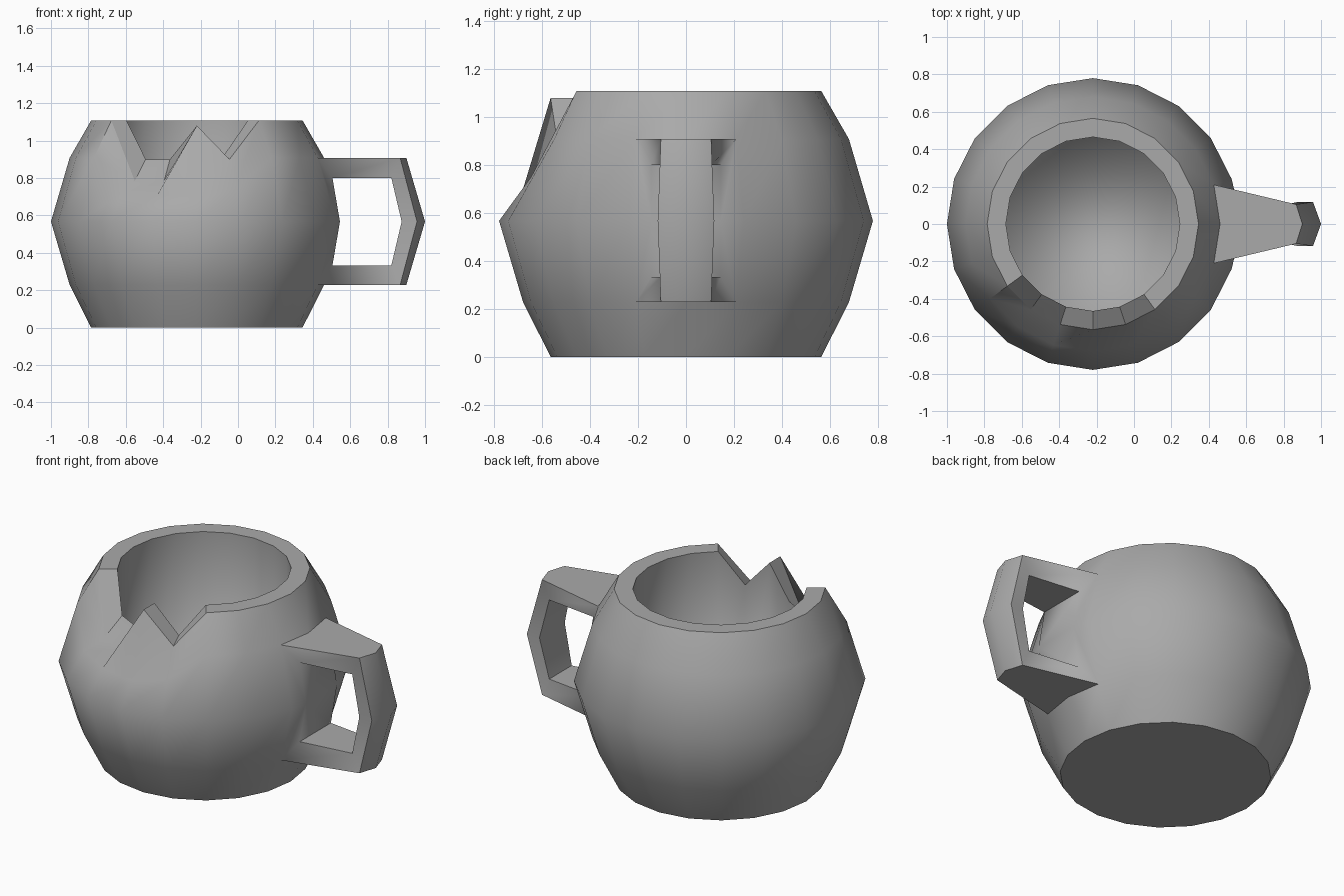
import bpy
from math import sin, cos, radians

cube = bpy.data.objects.get("Cube")
if cube:
    bpy.data.objects.remove(cube, do_unlink=True)

clay = bpy.data.materials.new("grey_clay")
clay.use_nodes = True
clay.diffuse_color = (0.4, 0.4, 0.4, 1)
bsdf = clay.node_tree.nodes["Principled BSDF"]
bsdf.inputs["Base Color"].default_value = clay.diffuse_color
bsdf.inputs["Roughness"].default_value = 0.8

# Pot wall: lathed outside from base to rim, then straight down inside to the floor
SIDES = 20
CENTRE_X = -0.22
BASE, LOW, BELLY, SHOULDER, RIM, INNER, FLOOR = range(7)
profile = [(0.565, 0), (0.68, 0.228), (0.78, 0.567), (0.68, 0.908), (0.565, 1.108),
           (0.465, 1.108), (0.465, 0.1)]

# Broken front rim: lowered heights by side number
chips = {
    SHOULDER: {13: 0.72, 14: 0.71, 15: 0.70, 16: 0.75},
    RIM: {13: 0.785, 14: 0.785, 15: 1.08, 16: 0.90},
    INNER: {13: 0.90, 14: 0.90, 15: 1.08, 16: 0.92},
}


def at(ring, side):
    return ring * SIDES + side % SIDES


verts, faces = [], []
for ring, (r, z) in enumerate(profile):
    for side in range(SIDES):
        a = radians(360 / SIDES * side)
        height = chips.get(ring, {}).get(side, z)
        verts.append((CENTRE_X + r * cos(a), r * sin(a), height))
for ring in range(FLOOR):
    for side in range(SIDES):
        # the handle joins the wall here
        if ring in (LOW, BELLY) and side in (SIDES - 1, 0):
            continue
        faces.append((at(ring, side), at(ring, side + 1),
                      at(ring + 1, side + 1), at(ring + 1, side)))
faces.append([at(BASE, s) for s in range(SIDES)])
faces.append([at(FLOOR, s) for s in range(SIDES)])


def pair(x, y, z):
    """Add a left and right vertex and return their numbers."""
    verts.extend([(x, y, z), (x, -y, z)])
    return len(verts) - 2, len(verts) - 1


def section(ridge_x, outer, inner):
    """Five-sided handle section with a ridge along its outside."""
    left, right = pair(*outer)
    verts.append((ridge_x, 0, outer[2]))
    ridge = len(verts) - 1
    return [right, ridge, left, *pair(*inner)]


def root(ring, z):
    """Handle section that shares its outer corners with the pot wall."""
    return [at(ring, -1), at(ring, 0), at(ring, 1), *pair(0.505, 0.145, z)]


# Handle: sections from the upper root round to the lower root
top, bottom = root(SHOULDER, 0.80), root(LOW, 0.333)
sections = [
    top,
    section(0.90, (0.867, 0.105, 0.908), (0.82, 0.105, 0.80)),
    section(1.0, (0.957, 0.118, 0.567), (0.875, 0.118, 0.567)),
    section(0.90, (0.867, 0.105, 0.228), (0.82, 0.105, 0.333)),
    bottom,
]
for s, t in zip(sections, sections[1:]):
    for k in range(5):
        n = (k + 1) % 5
        faces.append((s[k], s[n], t[n], t[k]))

# Pot wall behind the handle opening
mid_left, mid_right = pair(0.545, 0.145, 0.567)
for right, _, left, in_left, in_right in (top, bottom):
    faces.append((in_left, in_right, mid_right, mid_left))
    faces.append((left, in_left, mid_left, at(BELLY, 1)))
    faces.append((right, in_right, mid_right, at(BELLY, -1)))

mesh = bpy.data.meshes.new("mug")
mesh.from_pydata(verts, [], faces)
mesh.materials.append(clay)
mug = bpy.data.objects.new("mug", mesh)
bpy.context.collection.objects.link(mug)
bpy.ops.object.select_all(action='DESELECT')
mug.select_set(True)
bpy.context.view_layer.objects.active = mug
bpy.ops.object.mode_set(mode='EDIT')
bpy.ops.mesh.select_all(action='SELECT')
bpy.ops.mesh.normals_make_consistent(inside=False)
bpy.ops.object.mode_set(mode='OBJECT')
bpy.ops.object.shade_smooth_by_angle(angle=radians(45))

# Crisp broken edges; soft belly, floor and handle roots
soft = [{r[i], r[j]} for r in (top, bottom) for i, j in ((2, 3), (0, 4))]
soft.append({at(RIM, 13), at(RIM, 14)})
for edge in mesh.edges:
    a, b = edge.vertices
    rings = {a // SIDES, b // SIDES}
    if rings == {RIM}:
        edge.use_edge_sharp = True
    if rings == {RIM, INNER} and 12 <= a % SIDES <= 17:
        edge.use_edge_sharp = True
    if rings in ({BELLY}, {FLOOR}) or {a, b} in soft:
        edge.use_edge_sharp = False

# Drop the wall point left over behind the handle
bpy.ops.object.mode_set(mode='EDIT')
bpy.ops.mesh.select_all(action='SELECT')
bpy.ops.mesh.delete_loose()
bpy.ops.object.mode_set(mode='OBJECT')
